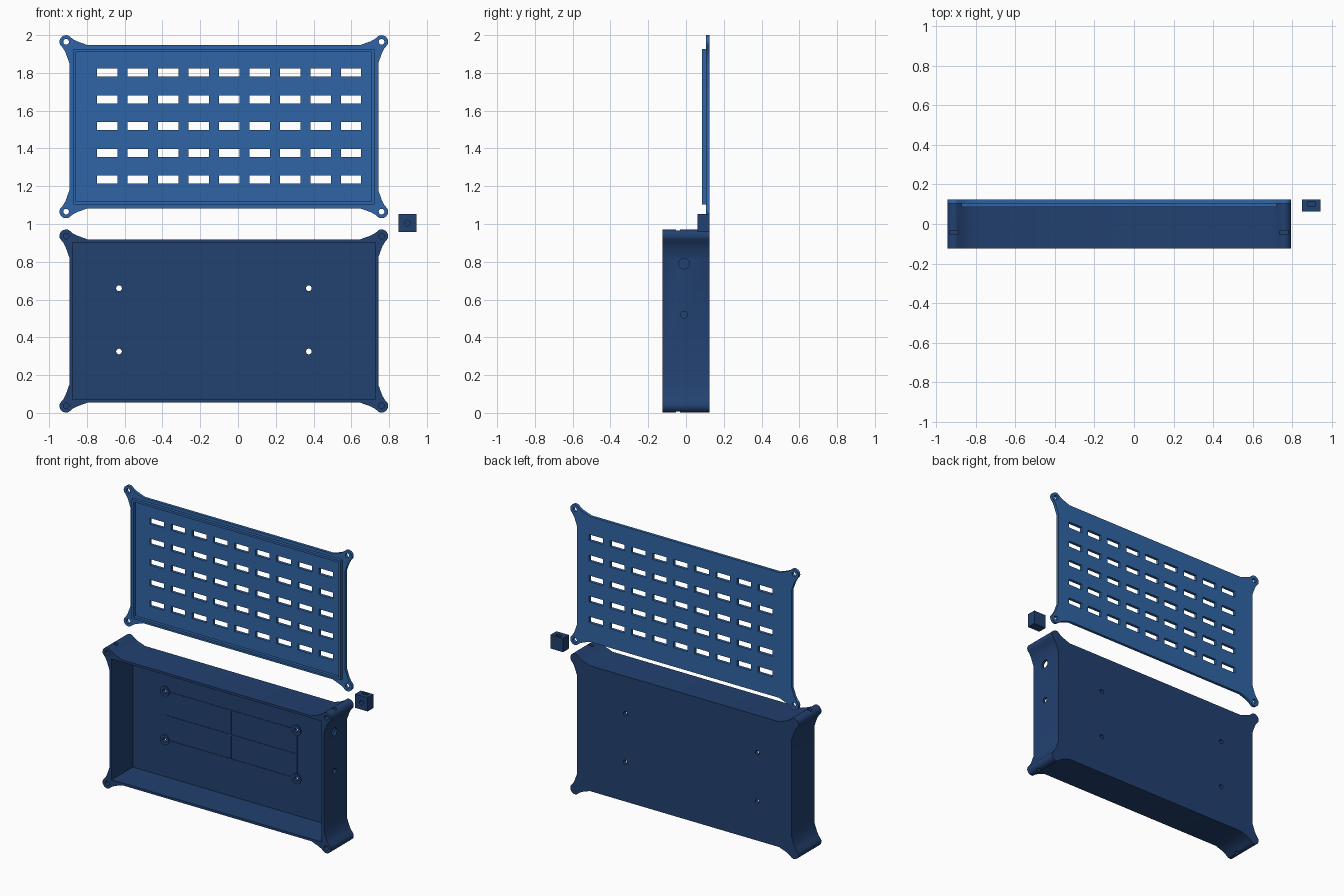
import bpy, bmesh, math
from mathutils import Matrix, Vector

if "Cube" in bpy.data.objects:
    bpy.data.objects.remove(bpy.data.objects["Cube"])

CX, BOX_Z, LID_Z = -0.075, 0.4865, 1.515
EX, EZ, ER = 0.835, 0.4495, 0.035      # screw ear offsets and radius


def material(name, color):
    m = bpy.data.materials.new(name)
    m.diffuse_color = (*color, 1)
    m.use_nodes = True
    m.node_tree.nodes["Principled BSDF"].inputs["Base Color"].default_value = m.diffuse_color
    return m


dark = material("dark_blue", (0.016, 0.052, 0.16))
light = material("light_blue", (0.03, 0.13, 0.38))


def make(name, bm, mat=None):
    bmesh.ops.recalc_face_normals(bm, faces=bm.faces)
    me = bpy.data.meshes.new(name)
    bm.to_mesh(me)
    bm.free()
    ob = bpy.data.objects.new(name, me)
    bpy.context.collection.objects.link(ob)
    if mat:
        me.materials.append(mat)
    return ob


def box(bm, x0, x1, y0, y1, z0, z1):
    c = Vector((x0 + x1, y0 + y1, z0 + z1)) / 2
    bmesh.ops.create_cube(bm, size=1, matrix=Matrix.Translation(c)
                          @ Matrix.Diagonal((x1 - x0, y1 - y0, z1 - z0, 1)))


def cyl(bm, c, r, depth, axis='Y'):
    rot = Matrix.Rotation(math.pi / 2, 4, 'X' if axis == 'Y' else 'Y')
    bmesh.ops.create_cone(bm, cap_ends=True, segments=32, radius1=r, radius2=r,
                          depth=depth, matrix=Matrix.Translation(c) @ rot)


def boolean(ob, bm, op='DIFFERENCE'):
    cutter = make("cutter", bm)
    mod = ob.modifiers.new("bool", 'BOOLEAN')
    mod.operation, mod.solver, mod.object = op, 'EXACT', cutter
    bpy.context.view_layer.objects.active = ob
    bpy.ops.object.modifier_apply(modifier=mod.name)
    bpy.data.objects.remove(cutter)


def smooth(ob):
    bpy.ops.object.select_all(action='DESELECT')
    ob.select_set(True)
    bpy.context.view_layer.objects.active = ob
    bpy.ops.object.shade_smooth_by_angle(angle=math.radians(30))


def eared_plate(name, cz, y0, y1, mat):
    # rectangle whose corners flare into round ears
    flare = [(-.0175, -.114), (.003, -.057), (.015, -.035)]
    arc = [(ER * math.cos(math.radians(a)), ER * math.sin(math.radians(a)))
           for a in range(-25, 116, 10)]
    corner = flare + arc + [(b, a) for a, b in reversed(flare)]
    q = [(EX + a, EZ + b) for a, b in corner]
    pts = (q + [(-x, z) for x, z in reversed(q)] + [(-x, -z) for x, z in q]
           + [(x, -z) for x, z in reversed(q)])
    bm = bmesh.new()
    f = bm.faces.new([bm.verts.new((CX + x, y0, cz + z)) for x, z in pts])
    ext = bmesh.ops.extrude_face_region(bm, geom=[f])
    bmesh.ops.translate(bm, vec=(0, y1 - y0, 0),
                        verts=[v for v in ext['geom'] if isinstance(v, bmesh.types.BMVert)])
    return make(name, bm, mat)


ears = [(CX + sx * EX, sz) for sx in (-1, 1) for sz in (-1, 1)]

# Case body: open toward the front
case = eared_plate("case_body", BOX_Z, -0.125, 0.125, dark)
bm = bmesh.new()
box(bm, CX - 0.801, CX + 0.801, -0.2, 0.105, BOX_Z - 0.416, BOX_Z + 0.416)
boolean(case, bm)

# Raised mounting pads and low ribs on the case floor
hx, hz = (-0.63, 0.375), (0.325, 0.66)
bm = bmesh.new()
for x in hx:
    for z in hz:
        cyl(bm, (x, 0.106, z), 0.035, 0.016)
boolean(case, bm, 'UNION')
for x in (hx[0], sum(hx) / 2, hx[1]):
    bm = bmesh.new()
    box(bm, x - 0.004, x + 0.004, 0.102, 0.112, *hz)
    boolean(case, bm, 'UNION')
for z in (hz[0], sum(hz) / 2, hz[1]):
    bm = bmesh.new()
    box(bm, *hx, 0.102, 0.112, z - 0.004, z + 0.004)
    boolean(case, bm, 'UNION')

# Mounting holes, cable holes in the right wall, blind screw holes in the ears
bm = bmesh.new()
for x in hx:
    for z in hz:
        cyl(bm, (x, 0.11, z), 0.015, 0.1)
cyl(bm, (0.735, -0.01, 0.79), 0.028, 0.1, 'X')
cyl(bm, (0.735, -0.01, 0.52), 0.018, 0.1, 'X')
for x, s in ears:
    cyl(bm, (x, -0.085, BOX_Z + s * EZ), 0.015, 0.14)
boolean(case, bm)

# Nut slots through the ear ends
bm = bmesh.new()
for x, s in ears:
    z0, z1 = sorted((BOX_Z + s * (EZ - 0.02), BOX_Z + s * (EZ + 0.06)))
    box(bm, x - 0.02, x + 0.02, -0.052, -0.032, z0, z1)
boolean(case, bm)
smooth(case)

# Vented lid with a locating lip
lid = eared_plate("vented_lid", LID_Z, 0.105, 0.125, light)
bm = bmesh.new()
box(bm, CX - 0.797, CX + 0.797, 0.085, 0.11, LID_Z - 0.411, LID_Z + 0.411)
lip = make("lid_lip", bm, light)
bm = bmesh.new()
box(bm, CX - 0.782, CX + 0.782, 0.05, 0.105, LID_Z - 0.396, LID_Z + 0.396)
boolean(lip, bm)
bm = bmesh.new()
bm.from_mesh(lip.data)
bpy.data.objects.remove(lip)
boolean(lid, bm, 'UNION')
bm = bmesh.new()
for i in range(9):
    for j in range(5):
        x, z = -0.692 + 0.1613 * i, 1.235 + 0.1415 * j
        box(bm, x - 0.054, x + 0.054, 0.05, 0.2, z - 0.021, z + 0.021)
for x, s in ears:
    cyl(bm, (x, 0.115, LID_Z + s * EZ), 0.015, 0.1)
boolean(lid, bm)
smooth(lid)

# Loose nut block with blind screw hole and nut slot
bm = bmesh.new()
box(bm, 0.85, 0.945, 0.062, 0.125, 0.957, 1.052)
block = make("nut_block", bm, dark)
bm = bmesh.new()
cyl(bm, (0.8975, 0.08, 1.005), 0.015, 0.08)
boolean(block, bm)
bm = bmesh.new()
box(bm, 0.8775, 0.9175, 0.092, 0.112, 0.985, 1.1)
boolean(block, bm)
smooth(block)
